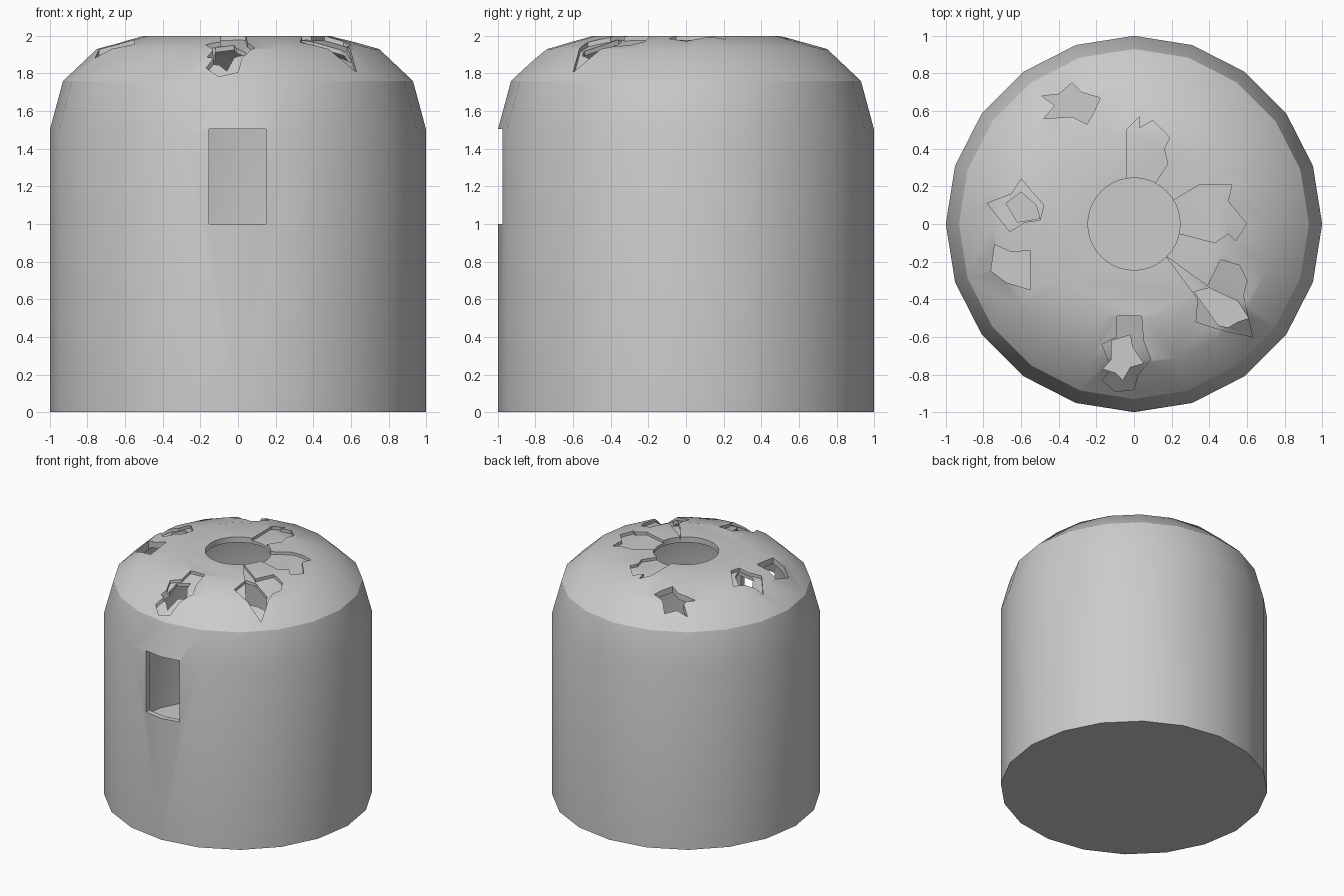
import bpy, bmesh, math

if "Cube" in bpy.data.objects:
    bpy.data.objects.remove(bpy.data.objects["Cube"])

PROFILE = [(1, 1.5), (0.93, 1.76), (0.75, 1.93), (0.5, 2.0)]
SIDES = 20


def to_object(bm, name):
    bmesh.ops.recalc_face_normals(bm, faces=bm.faces)
    me = bpy.data.meshes.new(name)
    bm.to_mesh(me)
    bm.free()
    ob = bpy.data.objects.new(name, me)
    bpy.context.collection.objects.link(ob)
    return ob


def domed_solid(name, inset, base):
    """Solid of revolution: straight wall with a faceted dome, inset from the outer skin."""
    pts = [(1 - inset, base)]
    pts += [(r * (1 - inset), 1.5 + (z - 1.5) * (1 - 2 * inset)) for r, z in PROFILE]
    bm = bmesh.new()
    rings = [[bm.verts.new((r * math.cos(2 * math.pi * i / SIDES),
                            r * math.sin(2 * math.pi * i / SIDES), z))
              for i in range(SIDES)] for r, z in pts]
    for a, b in zip(rings, rings[1:]):
        for i in range(SIDES):
            j = (i + 1) % SIDES
            bm.faces.new((a[i], a[j], b[j], b[i]))
    bm.faces.new(rings[0])
    bm.faces.new(rings[-1])
    return to_object(bm, name)


def prism(name, outline, z0=1.6, z1=2.2):
    """Vertical prism from a plan outline."""
    bm = bmesh.new()
    face = bm.faces.new([bm.verts.new((x, y, z0)) for x, y in outline])
    ext = bmesh.ops.extrude_face_region(bm, geom=[face])
    for v in ext["geom"]:
        if isinstance(v, bmesh.types.BMVert):
            v.co.z = z1
    if face.is_valid and not any(len(e.link_faces) < 2 for e in bm.edges):
        pass
    elif face.is_valid is False or any(len(e.link_faces) < 2 for e in bm.edges):
        bmesh.ops.holes_fill(bm, edges=[e for e in bm.edges if len(e.link_faces) < 2])
    return to_object(bm, name)


def combine(target, tool, operation):
    mod = target.modifiers.new(operation, 'BOOLEAN')
    mod.operation = operation
    mod.solver = 'EXACT'
    mod.object = tool
    bpy.context.view_layer.objects.active = target
    bpy.ops.object.modifier_apply(modifier=mod.name)
    bpy.data.objects.remove(tool, do_unlink=True)


# shallow chips in the outer skin of the roof
chips = [
    [(-.09, -.49), (.04, -.49), (.05, -.62), (.09, -.72), (.02, -.8), (0, -.88),
     (-.1, -.89), (-.17, -.83), (-.12, -.77), (-.17, -.64), (-.09, -.6)],
    [(.17, -.17), (.39, -.33), (.46, -.19), (.56, -.22), (.6, -.3), (.58, -.38),
     (.63, -.6), (.45, -.56), (.33, -.52), (.34, -.4)],
    [(.2, .12), (.35, .21), (.52, .21), (.5, .12), (.6, 0), (.54, -.09),
     (.5, -.05), (.43, -.1), (.2, -.04)],
    [(-.04, .2), (-.04, .5), (.03, .57), (.03, .51), (.1, .55), (.19, .46),
     (.16, .4), (.18, .32), (.1, .2)],
    [(-.78, .11), (-.65, .16), (-.6, .24), (-.48, .1), (-.5, .02), (-.58, .01), (-.66, -.04)],
]
# ragged holes right through the roof
holes = [
    [(-.02, -.59), (-.01, -.65), (.05, -.74), (-.02, -.76), (-.06, -.83),
     (-.1, -.79), (-.165, -.77), (-.12, -.72), (-.12, -.62)],
    [(.32, -.36), (.4, -.34), (.55, -.41), (.61, -.5), (.55, -.52), (.5, -.55), (.45, -.54)],
    [(-.49, .68), (-.4, .69), (-.33, .75), (-.28, .7), (-.18, .67), (-.21, .6),
     (-.25, .53), (-.33, .57), (-.48, .56), (-.42, .63)],
    [(-.68, .11), (-.6, .17), (-.52, .1), (-.5, .03), (-.62, .01)],
    [(-.74, -.11), (-.65, -.15), (-.55, -.14), (-.55, -.35), (-.68, -.31), (-.76, -.25)],
]

# outer skin with chips, backed by an inner layer, then hollowed
body = domed_solid("domed_shell", 0, 0)
for c in chips:
    combine(body, prism("chip_cutter", c), 'DIFFERENCE')
combine(body, domed_solid("inner_layer", 0.022, 0.1), 'UNION')
combine(body, domed_solid("cavity", 0.045, 0.35), 'DIFFERENCE')
for h in holes:
    combine(body, prism("hole_cutter", h), 'DIFFERENCE')

# round roof opening
circle = [(.245 * math.cos(math.tau * i / 40), .245 * math.sin(math.tau * i / 40)) for i in range(40)]
combine(body, prism("opening_cutter", circle), 'DIFFERENCE')

# front window
window = [(-.155, -1.2), (.15, -1.2), (.15, -.8), (-.155, -.8)]
combine(body, prism("window_cutter", window, 1.0, 1.505), 'DIFFERENCE')

# smooth curved skin with crisp cut edges
bpy.ops.object.select_all(action='DESELECT')
body.select_set(True)
bpy.context.view_layer.objects.active = body
bpy.ops.object.shade_smooth_by_angle(angle=math.radians(30))
